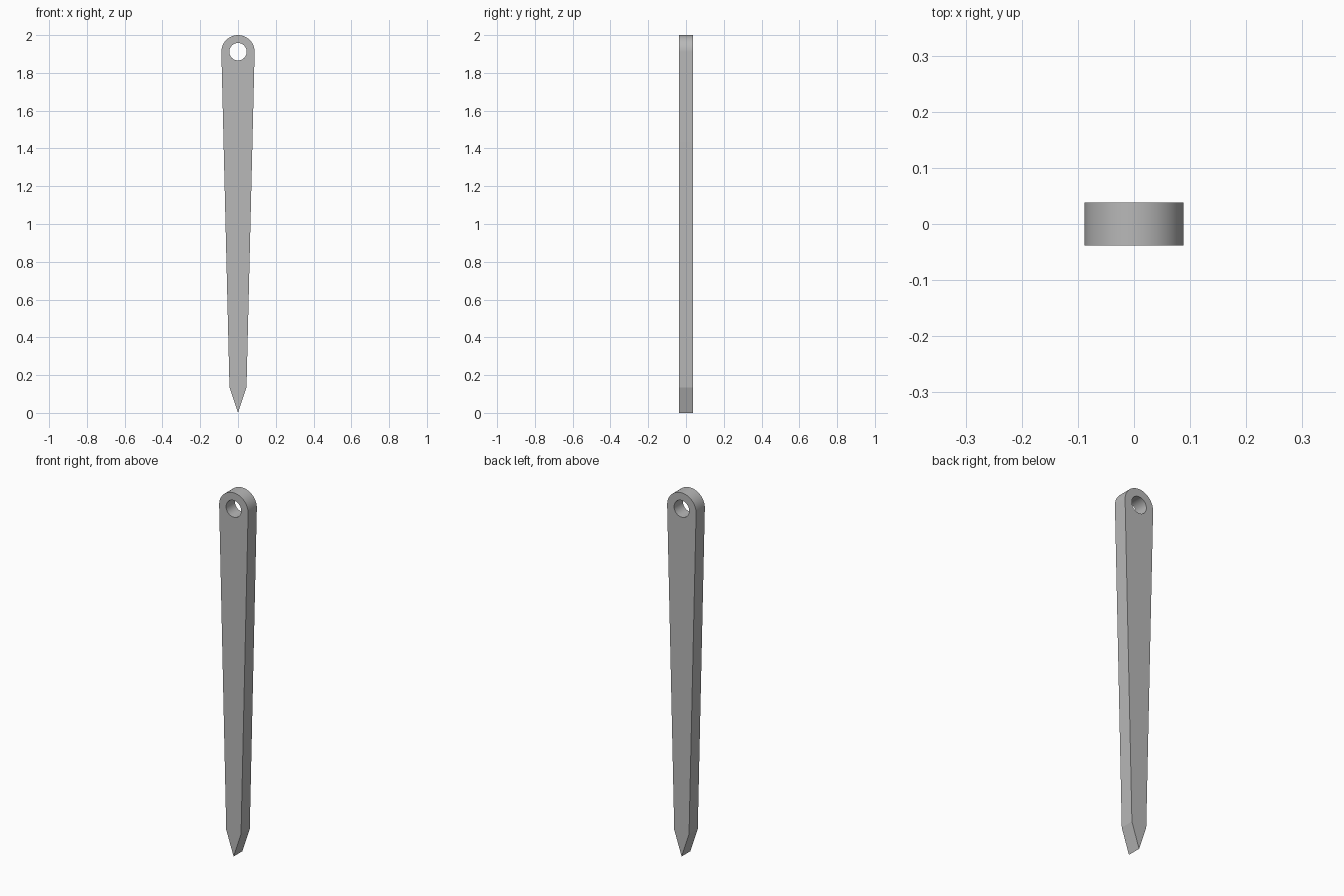
import bpy
import bmesh
from math import cos, sin, pi, radians

if "Cube" in bpy.data.objects:
    bpy.data.objects.remove(bpy.data.objects["Cube"], do_unlink=True)

HEAD_R, HOLE_R, HEAD_Z = 0.088, 0.046, 1.912
HALF_DEPTH = 0.038
SHOULDER_X, SHOULDER_Z = 0.045, 0.135
SEGMENTS = 48

# Plain grey material
grey = bpy.data.materials.new("plain_grey")
grey.use_nodes = True
color = (0.48, 0.48, 0.48, 1)
grey.diffuse_color = color
grey.node_tree.nodes["Principled BSDF"].inputs["Base Color"].default_value = color


def arc(radius, sweep, steps):
    return [(radius * cos(sweep * i / steps), HEAD_Z + radius * sin(sweep * i / steps))
            for i in range(steps + 1)]


# Tapered outline: pointed tip, shoulders, rounded head, with a round eye hole
outline = [(0, 0), (SHOULDER_X, SHOULDER_Z)]
outline += arc(HEAD_R, pi, SEGMENTS)
outline.append((-SHOULDER_X, SHOULDER_Z))
eye_hole = arc(HOLE_R, 2 * pi, SEGMENTS)[:-1]

bm = bmesh.new()
edges = []
for loop in (outline, eye_hole):
    verts = [bm.verts.new((x, -HALF_DEPTH, z)) for x, z in loop]
    edges += [bm.edges.new((verts[i - 1], v)) for i, v in enumerate(verts)]
bmesh.ops.triangle_fill(bm, edges=edges, use_beauty=True, use_dissolve=False)

# Thicken the flat profile
result = bmesh.ops.extrude_face_region(bm, geom=bm.faces[:], use_keep_orig=True)
moved = [g for g in result["geom"] if isinstance(g, bmesh.types.BMVert)]
bmesh.ops.translate(bm, verts=moved, vec=(0, 2 * HALF_DEPTH, 0))
bmesh.ops.recalc_face_normals(bm, faces=bm.faces[:])

mesh = bpy.data.meshes.new("tapered_stake")
bm.to_mesh(mesh)
bm.free()
mesh.materials.append(grey)
stake = bpy.data.objects.new("tapered_stake", mesh)
bpy.context.collection.objects.link(stake)

# Smooth the head and hole, keep the tip and rims crisp
bpy.ops.object.select_all(action="DESELECT")
stake.select_set(True)
bpy.context.view_layer.objects.active = stake
bpy.ops.object.shade_smooth_by_angle(angle=radians(12))
